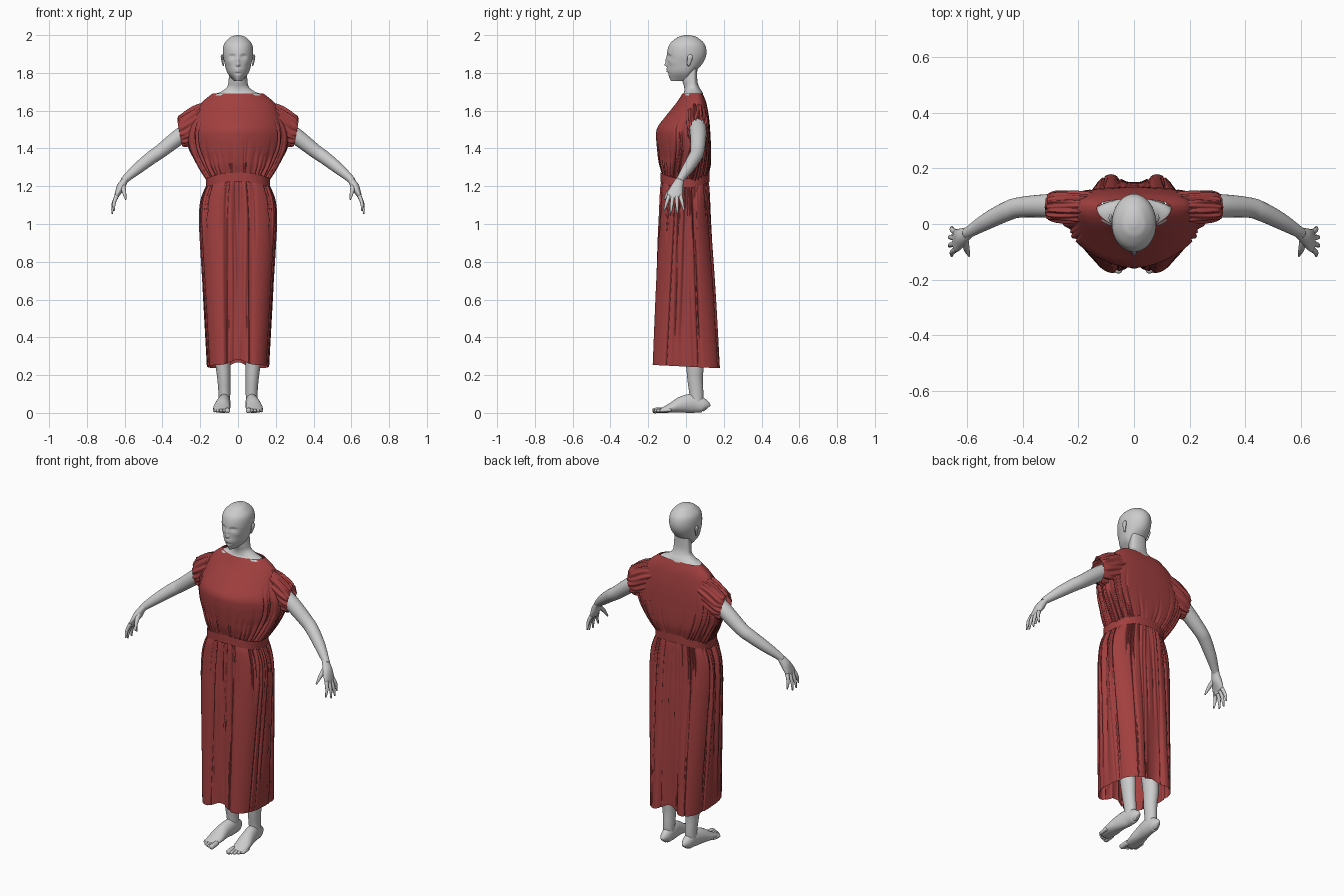
import bpy, bmesh, math, random
from mathutils import Vector

random.seed(4)
cube = bpy.data.objects.get("Cube")
if cube:
    bpy.data.objects.remove(cube)


def material(name, red, green, blue):
    made = bpy.data.materials.new(name)
    made.use_nodes = True
    made.diffuse_color = (red, green, blue, 1)
    shader = made.node_tree.nodes["Principled BSDF"]
    shader.inputs["Base Color"].default_value = made.diffuse_color
    return made


SKIN = material("pale grey skin", .6, .6, .6)
CLOTH = material("dark red cloth", .36, .05, .05)


def spline(keys, steps):
    """Smooth curve through tuples of any length."""
    curve = []
    last = len(keys) - 1
    for i in range(last):
        before, after = keys[max(0, i - 1)], keys[min(last, i + 2)]
        for step in range(steps):
            t = step / steps
            blend = t * t * (3 - 2 * t)
            ease_out, ease_in = t * (1 - t) ** 2 / 2, t * t * (1 - t) / 2
            curve.append([p + (q - p) * blend + (q - a) * ease_out - (b - p) * ease_in
                          for a, p, q, b in zip(before, keys[i], keys[i + 1], after)])
    curve.append(list(keys[last]))
    return curve


def make(name, rows, mat, caps):
    """Bridge closed loops of points into one smooth surface."""
    bm = bmesh.new()
    loops = [[bm.verts.new(point) for point in row] for row in rows]
    for low, high in zip(loops, loops[1:]):
        for i in range(len(low)):
            bm.faces.new((low[i - 1], low[i], high[i], high[i - 1]))
    if caps:
        bm.faces.new(loops[0])
        bm.faces.new(loops[-1])
    bmesh.ops.recalc_face_normals(bm, faces=bm.faces)
    mesh = bpy.data.meshes.new(name)
    bm.to_mesh(mesh)
    bm.free()
    mesh.materials.append(mat)
    mesh.shade_smooth()
    bpy.context.collection.objects.link(bpy.data.objects.new(name, mesh))


def loft(name, keys, mat, segs, steps, warp, middle=lambda z: 0,
         powers=lambda z: (1, 1), caps=False):
    """Stack rings given as (z, half width, front y, back y)."""
    rows = []
    for z, width, front, back in spline(keys, steps):
        row = []
        centre = middle(z)
        for i in range(segs):
            angle = math.tau * i / segs - math.pi
            s, c = math.sin(angle), math.cos(angle)
            reach, power = (front, powers(z)[0]) if c > 0 else (back, powers(z)[1])
            point = Vector((math.copysign(width * abs(s) ** power, s),
                            centre + (reach - centre) * abs(c) ** power, z))
            warp(point, angle, centre)
            row.append(point)
        rows.append(row)
    make(name, rows, mat, caps)


def tube(name, keys, mat, side, across=lambda radius, z: radius, ref=Vector((0, 1, 0)),
         segs=24, ripple=0, caps=True):
    """Sweep an ellipse along (x, y, z, radius), mirrored by side."""
    path = spline(keys, 6)
    rows = []
    for i, (x, y, z, radius) in enumerate(path):
        ahead, behind = path[min(i + 1, len(path) - 1)], path[max(i - 1, 0)]
        along = (Vector(ahead[:3]) - Vector(behind[:3])).normalized()
        u = (ref - along * ref.dot(along)).normalized()
        v = along.cross(u)
        row = []
        for k in range(segs):
            angle = math.tau * k / segs
            gather = 1 + ripple * (math.sin(11 * angle + i / 8) + math.sin(19 * angle - i / 5))
            point = Vector((x, y, z)) + gather * (
                u * math.cos(angle) * radius + v * math.sin(angle) * across(radius, z))
            row.append((point.x * side, point.y, point.z))
        rows.append(row)
    make(name, rows, mat, caps)


def bell(distance, width):
    return math.exp(-(distance / width) ** 2)


def clamp(value):
    return max(0, min(1, value))


def plain(point, angle, centre):
    pass


# Face features: x, z, push along y, x spread, z spread
FEATURES = {"nose tip": (0, 1.843, -.014, .01, .01),
            "nose bridge": (0, 1.865, -.009, .008, .016),
            "eye socket": (.03, 1.886, .012, .016, .01),
            "eyeball": (.03, 1.884, -.006, .011, .005),
            "upper lip": (0, 1.82, -.007, .017, .004),
            "lower lip": (0, 1.809, -.007, .014, .004),
            "chin hollow": (0, 1.797, .004, .02, .006),
            "cheek": (.05, 1.855, -.004, .016, .015)}


def face(point, angle, centre):
    if math.cos(angle) > 0:
        for x, z, push, wide, tall in FEATURES.values():
            point.y += push * bell(abs(point.x) - x, wide) * bell(point.z - z, tall)


# Head and neck
loft("head", [(1.757, .02, -.08, 0), (1.8, .056, -.097, .04), (1.85, .071, -.099, .088),
              (1.9, .08, -.101, .108), (1.95, .075, -.088, .1), (1.985, .046, -.05, .064),
              (1.997, .02, -.018, .032), (2, .003, 0, .01)],
     SKIN, 112, 11, face, caps=True)
loft("neck", [(1.6, .15, -.03, .09), (1.675, .138, -.02, .092), (1.7, .09, -.01, .085),
              (1.725, .058, -.01, .07), (1.76, .05, -.02, .06), (1.83, .045, -.03, .06)],
     SKIN, 40, 6, plain, lambda z: .04, caps=True)

for side, word in ((1, "left"), (-1, "right")):
    # Ear, arm and palm
    tube(word + "_ear", [(.074, .012, 1.836, .003), (.079, .014, 1.845, .008),
                         (.084, .021, 1.88, .014), (.084, .022, 1.892, .011),
                         (.083, .022, 1.898, .003)],
         SKIN, side, lambda radius, z: radius / 2)
    tube(word + "_arm", [(.2, .06, 1.53, .045), (.3, .065, 1.47, .043), (.41, .06, 1.385, .037),
                         (.46, .045, 1.35, .035), (.53, .01, 1.295, .03), (.585, -.023, 1.248, .022),
                         (.605, -.035, 1.228, .019)],
         SKIN, side)
    tube(word + "_palm", [(.575, -.018, 1.257, .015), (.605, -.037, 1.222, .025),
                          (.64, -.06, 1.155, .041), (.645, -.06, 1.135, .03)],
         SKIN, side, lambda radius, z: min(radius * .75, (z - 1.1) / 4))

    # Fanned fingers and thumb
    for n, label in enumerate(("index", "middle", "ring", "little")):
        fan = n - 1.5
        base = Vector((.642, -.06 + fan * .02, 1.15))
        tip = Vector((.668 - fan * fan / 200, -.063 + fan * .035, 1.052 + fan * fan / 125))
        knuckle = (base + tip) / 2 + Vector((.006, 0, .003))
        tube(f"{word}_{label}_finger", [(*base, .011), (*knuckle, .009), (*tip, .004)],
             SKIN, side, segs=12)
    tube(word + "_thumb", [(.61, -.055, 1.205, .014), (.603, -.09, 1.17, .011),
                           (.594, -.115, 1.13, .004)], SKIN, side, segs=12)

    # Leg, foot and toes; the foot is as thick as it is high
    tube(word + "_leg", [(.072, .055, .04, .035), (.072, .055, .1, .037), (.075, .048, .18, .041),
                         (.08, .045, .28, .048), (.08, .02, .5, .055), (.085, -.01, .9, .085)],
         SKIN, side, lambda radius, z: radius * .84)
    across_foot = Vector((1, 0, 0))
    tube(word + "_foot", [(.07, .111, .022, .01), (.07, .095, .036, .026), (.072, .04, .05, .033),
                          (.08, -.02, .044, .038), (.086, -.08, .026, .045), (.09, -.14, .01, .038)],
         SKIN, side, lambda radius, z: z, across_foot)
    for n in range(5):
        x, y, radius = .056 + n * .017, n * n / 400 - .178, .009 + .005 * (n == 0)
        tube(f"{word}_toe_{n + 1}", [(x, y + .06, .016, radius), (x, y + .01, .012, radius),
                                     (x, y, .011, radius / 3)],
             SKIN, side, ref=across_foot, segs=12)

    # Gathered sleeve
    tube(word + "_sleeve", [(.15, .055, 1.56, .055), (.2, .058, 1.537, .058),
                            (.26, .062, 1.502, .056), (.29, .063, 1.489, .052),
                            (.308, .064, 1.485, .046)],
         CLOTH, side, lambda radius, z: radius * 1.55, segs=160, ripple=.045, caps=False)


def pleats(count, low, high, zones, depth):
    """Random creases: angle from front, width, depth, far end, slant."""
    return [(random.uniform(*random.choice(zones)), random.uniform(.018, .04),
             random.uniform(.4, 1) * depth, random.uniform(low, high),
             random.uniform(-.12, .12)) for _ in range(count)]


def fold(point, angle, centre, creases, direction):
    """Arch the waist, then push the cloth in along creases that fade at the far end."""
    hang(point, angle, centre)
    cut = 0
    for start, width, depth, end, slant in creases:
        offset = abs(angle) - start - slant * (point.z - WAIST)
        if abs(offset) < 3 * width:
            cut += depth * bell(offset, width) * clamp(direction * (end - point.z) * 7)
    keep = 1 - min(cut, .12)
    point.x *= keep
    point.y = centre + (point.y - centre) * keep


def hang(point, angle, centre):
    point.z += .035 * math.cos(angle) ** 2 * bell(point.z - WAIST, .09)


WAIST = 1.22
ROUND = (0, math.pi)
SKIRT = (pleats(36, .85, 1.12, [ROUND], .05)
         + pleats(28, -.2, .7, [(0, .35), (1.2, 1.9), (2.5, math.pi)], .05))
BODICE = (pleats(44, 1.32, 1.47, [ROUND], .06)
          + pleats(26, 1.5, 1.66, [(.9, 1.7), (2, 2.7)], .06))


def skirt_cloth(point, angle, centre):
    fold(point, angle, centre, SKIRT, -1)
    # Broad hanging folds and a hem raised at the centre
    low = clamp((1.1 - point.z) / .85)
    point.y *= 1 - low * (.15 * bell(angle, .25) + .22 * bell(abs(angle) - math.pi, .25))
    point.z += low ** 6 * (.03 * bell(point.x, .05) - point.y / 20)


def bodice_cloth(point, angle, centre):
    fold(point, angle, centre, BODICE, 1)


# Dress: boxy at the hem, flat across the back, tapering from bust to sleeves
loft("skirt", [(.245, .165, -.188, .193), (.6, .185, -.172, .17), (.9, .203, -.156, .146),
               (1.02, .208, -.148, .136), (1.11, .203, -.142, .13), (1.17, .185, -.138, .126),
               (1.21, .164, -.128, .118)],
     CLOTH, 480, 8, skirt_cloth, powers=lambda z: (.65 + z / 6, .65 + z / 6))
loft("bodice", [(1.22, .163, -.127, .12), (1.3, .215, -.143, .132), (1.39, .26, -.153, .133),
                (1.46, .272, -.158, .13), (1.51, .262, -.152, .127), (1.57, .235, -.108, .121),
                (1.64, .195, -.052, .108), (1.692, .133, -.018, .088)],
     CLOTH, 480, 7, bodice_cloth, lambda z: min(.055, (z - 1.2) / 4),
     lambda z: (min(1.15, .85 + (z - 1.2) * 2), .75))
loft("waistband", [(z, .17, -.135, .125) for z in (1.192, 1.215, 1.24)],
     CLOTH, 96, 3, hang, powers=lambda z: (.85, .85))
